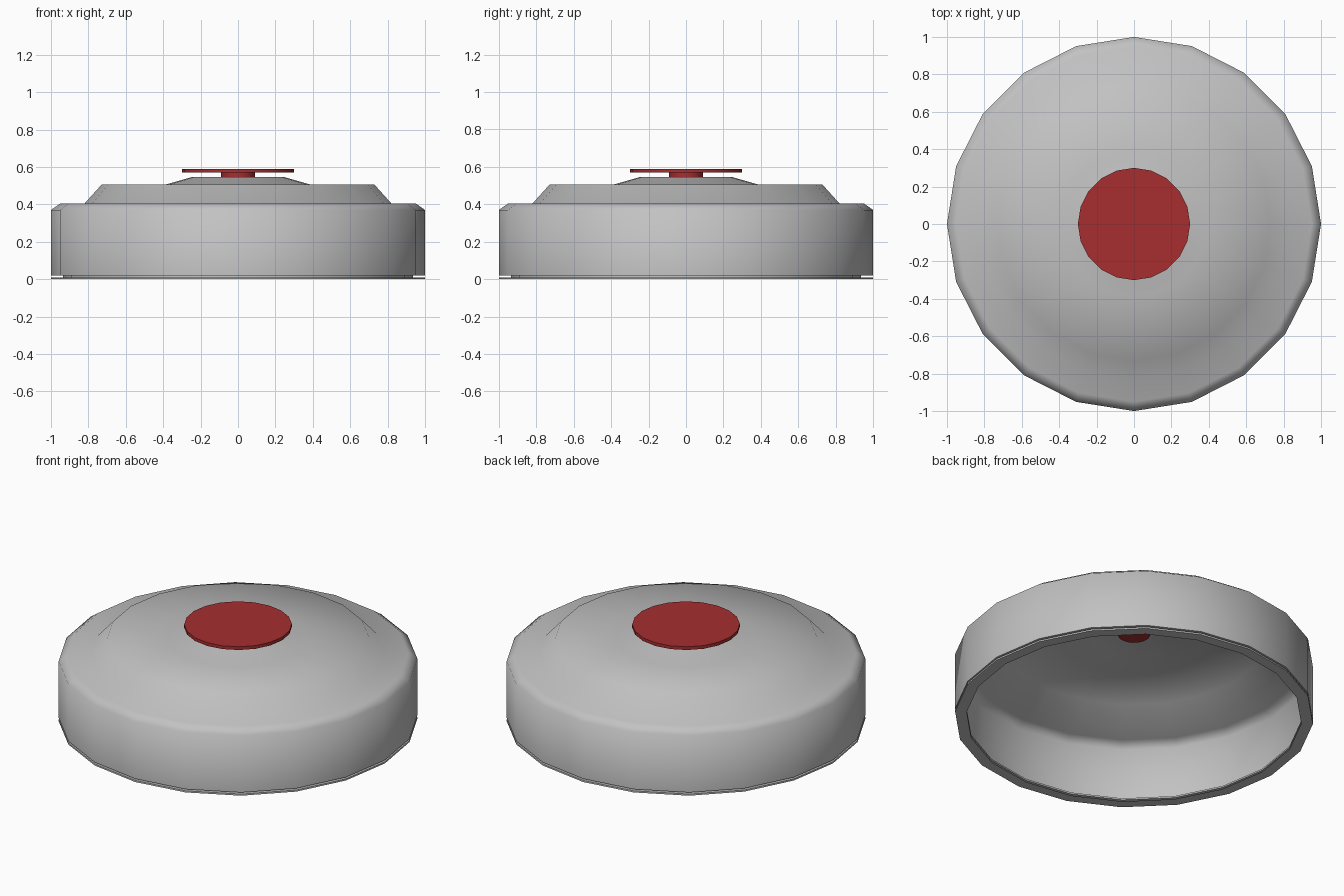
import bpy, bmesh, math

SIDES = 20

cube = bpy.data.objects.get("Cube")
if cube:
    bpy.data.objects.remove(cube)


def material(name, rgb):
    mat = bpy.data.materials.new(name)
    mat.use_nodes = True
    mat.diffuse_color = (*rgb, 1)
    bsdf = mat.node_tree.nodes["Principled BSDF"]
    bsdf.inputs["Base Color"].default_value = (*rgb, 1)
    bsdf.inputs["Roughness"].default_value = 0.6
    return mat


def lathe(name, profile, mat):
    """Turn a (radius, height) profile around z; zero radius makes a pole."""
    bm = bmesh.new()
    rings = []
    for r, z in profile:
        if r == 0:
            rings.append([bm.verts.new((0, 0, z))] * SIDES)
        else:
            angles = [math.tau * i / SIDES for i in range(SIDES)]
            rings.append([bm.verts.new((r * math.cos(a), r * math.sin(a), z))
                          for a in angles])
    for low, high in zip(rings, rings[1:]):
        for i in range(SIDES):
            j = (i + 1) % SIDES
            corners = dict.fromkeys((low[i], low[j], high[j], high[i]))
            bm.faces.new(list(corners))
    mesh = bpy.data.meshes.new(name)
    bm.to_mesh(mesh)
    bm.free()
    mesh.materials.append(mat)
    obj = bpy.data.objects.new(name, mesh)
    bpy.context.collection.objects.link(obj)
    bpy.ops.object.select_all(action="DESELECT")
    obj.select_set(True)
    bpy.context.view_layer.objects.active = obj
    bpy.ops.object.shade_smooth_by_angle(angle=math.radians(65))
    return obj


grey = material("grey metal", (0.54, 0.54, 0.54))
red = material("red knob", (0.38, 0.027, 0.029))

# Hollow stepped shell with a grooved lip under its rim
lathe("lid_shell", [
    (0.935, 0), (1, 0), (1, 0.01), (0.935, 0.01),
    (0.935, 0.02), (1, 0.02), (1, 0.37), (0.95, 0.405),
    (0.82, 0.405), (0.73, 0.505), (0.39, 0.505), (0.25, 0.545),
    (0, 0.545)], grey)

# Knob: a short stem through the shell and a flat disc
lathe("knob_stem", [(0, 0.535), (0.09, 0.535), (0.09, 0.575), (0, 0.575)], red)
lathe("knob_disc", [(0, 0.57), (0.3, 0.57), (0.3, 0.59), (0, 0.59)], red)
